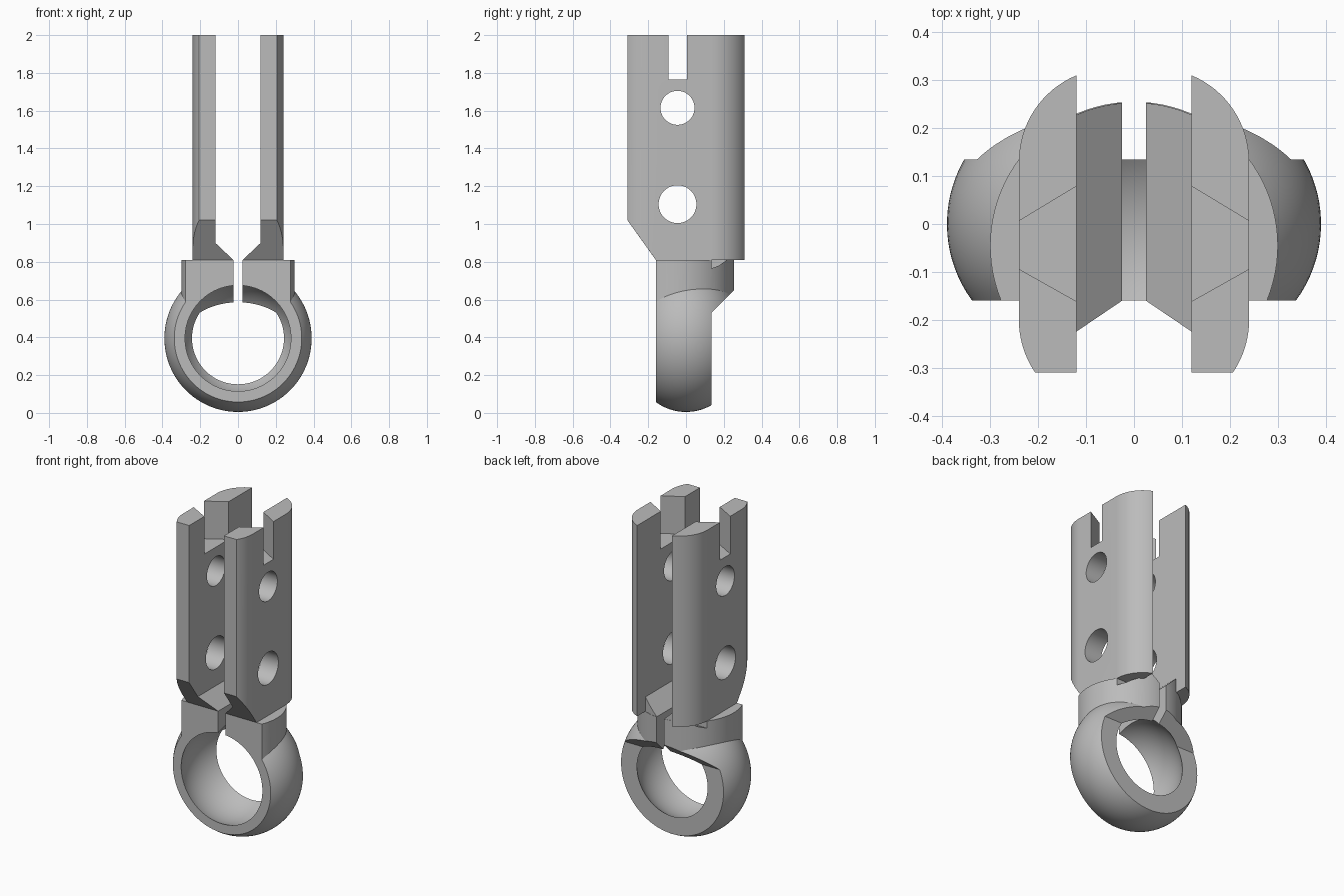
import bpy, bmesh, math
from mathutils import Matrix, Vector

cube = bpy.data.objects.get("Cube")
if cube:
    bpy.data.objects.remove(cube, do_unlink=True)

steel = bpy.data.materials.new("plain grey steel")
steel.use_nodes = True
GREY = (0.5, 0.5, 0.5, 1)
steel.diffuse_color = GREY
steel.node_tree.nodes["Principled BSDF"].inputs["Base Color"].default_value = GREY

RING_Z = 0.395      # height of the eye centre
AXIS_Y = -0.045     # depth of the neck axis, bore centre and pin holes
FRONT, BACK = -0.16, 0.135
SHOULDER = 0.81     # top of the neck
NECK_R = 0.3


def finish(bm, name):
    bmesh.ops.remove_doubles(bm, verts=bm.verts, dist=1e-5)
    bmesh.ops.recalc_face_normals(bm, faces=bm.faces)
    me = bpy.data.meshes.new(name)
    bm.to_mesh(me)
    bm.free()
    me.materials.append(steel)
    ob = bpy.data.objects.new(name, me)
    bpy.context.collection.objects.link(ob)
    return ob


def prism(name, points, axis, lo, hi):
    """Extrude a closed 2D outline along an axis; points use the other two axes in order."""
    bm = bmesh.new()
    verts = []
    for p in points:
        co = list(p)
        co.insert("xyz".index(axis), lo)
        verts.append(bm.verts.new(co))
    face = bm.faces.new(verts)
    new = bmesh.ops.extrude_face_region(bm, geom=[face])["geom"]
    move = Vector([hi - lo if a == axis else 0 for a in "xyz"])
    bmesh.ops.translate(bm, vec=move, verts=[v for v in new if isinstance(v, bmesh.types.BMVert)])
    return finish(bm, name)


def box(name, x0, x1, y0, y1, z0, z1):
    return prism(name, [(x0, y0), (x1, y0), (x1, y1), (x0, y1)], "z", z0, z1)


def disc(name, u, v, r, axis, lo, hi, n=96):
    turn = [2 * math.pi * i / n for i in range(n)]
    return prism(name, [(u + r * math.cos(t), v + r * math.sin(t)) for t in turn], axis, lo, hi)


def boolean(ob, other, op="DIFFERENCE"):
    mod = ob.modifiers.new("cut", "BOOLEAN")
    mod.operation, mod.object, mod.solver = op, other, "EXACT"
    apply(ob, mod)
    bpy.data.objects.remove(other, do_unlink=True)


def apply(ob, mod):
    bpy.ops.object.select_all(action="DESELECT")
    bpy.context.view_layer.objects.active = ob
    ob.select_set(True)
    bpy.ops.object.modifier_apply(modifier=mod.name)


def mirror(ob):
    mod = ob.modifiers.new("mirror", "MIRROR")
    mod.use_mirror_merge = False
    apply(ob, mod)


def smooth(ob):
    bpy.ops.object.select_all(action="DESELECT")
    bpy.context.view_layer.objects.active = ob
    ob.select_set(True)
    bpy.ops.object.shade_smooth_by_angle(angle=math.radians(25))


def slant_cutter():
    # sloping front underside of the blades
    return prism("slant_cutter", [(FRONT, SHOULDER), (-0.31, 1.02), (-0.5, 1.286), (-0.5, 0.7), (FRONT, 0.7)],
                 "x", -1, 1)


# Eye: barrel-shaped solid turned about the y axis
bm = bmesh.new()
steps = 24
ys = [FRONT + (0.25 - FRONT) * i / steps for i in range(steps + 1)]
profile = [(0, ys[0])] + [(0.12 + math.sqrt(0.27 ** 2 - y * y), y) for y in ys] + [(0, ys[-1])]
line = [bm.verts.new((r, y, RING_Z)) for r, y in profile]
edges = [bm.edges.new(pair) for pair in zip(line, line[1:])]
bmesh.ops.spin(bm, geom=line + edges, cent=(0, 0, RING_Z), axis=(0, 1, 0),
               angle=2 * math.pi, steps=96, use_duplicate=False)
eye = finish(bm, "eye_ring_and_neck")

# Neck: upright cylinder flattened at the front
neck = disc("neck", 0, AXIS_Y, NECK_R, "z", 0.5, SHOULDER)
boolean(neck, box("front_cutter", -1, 1, -1, FRONT, 0, 1))

# Small relief under the rear of each blade
for s in (1, -1):
    boolean(neck, prism("relief_cutter", [(BACK, 0.765), (0.175, 0.78), (0.23, SHOULDER + 0.01), (BACK, SHOULDER + 0.01)],
                        "x", *sorted((s * 0.12, s * 0.4))))
boolean(eye, neck, "UNION")

# Flat back of the eye with a sloping underside below the neck
boolean(eye, prism("back_cutter", [(BACK, -0.1), (BACK, RING_Z + BACK), (0.6, RING_Z + 0.6), (0.6, -0.1)],
                   "x", -1, 1))

# Spherical bore
bm = bmesh.new()
bmesh.ops.create_uvsphere(bm, u_segments=96, v_segments=48, radius=0.303,
                          matrix=Matrix.Translation((0, AXIS_Y, RING_Z)) @ Matrix.Rotation(math.pi / 2, 4, "X"))
boolean(eye, finish(bm, "bore_cutter"))

# Clamping slit
boolean(eye, box("slit_cutter", -0.025, 0.025, -1, 1, 0.5, 1))
smooth(eye)


# Blades: flat inside, rounded outer edges
def arc(cy, y0, y1, n=16):
    r, cx = 0.195, 0.045
    a0, a1 = math.asin((y0 - cy) / r), math.asin((y1 - cy) / r)
    angles = [a0 + (a1 - a0) * i / n for i in range(n + 1)]
    return [(cx + r * math.cos(a), cy + r * math.sin(a)) for a in angles]


outline = [(0.12, -0.31)] + arc(-0.2, -0.31, -0.2) + arc(0.13, 0.13, 0.31)
blade = prism("blades", outline, "z", SHOULDER, 2)
boolean(blade, slant_cutter())
for z, r in ((1.615, 0.09), (1.105, 0.1)):
    boolean(blade, disc("pin_hole_cutter", AXIS_Y, z, r, "x", 0, 0.5, 64))

# Top notch, flaring towards the inside
boolean(blade, prism("notch_cutter", [(0.06, -0.195), (0.3, -0.06), (0.3, -0.03), (0.06, 0.115)], "z", 1.765, 2.1))
mirror(blade)
smooth(blade)

# Sloping gussets between the slit and the blades
gusset = prism("gussets", [(0.025, SHOULDER), (0.12, SHOULDER), (0.12, 0.9)], "y", -0.4, 0.4)
boolean(gusset, slant_cutter())
boolean(gusset, disc("round_cutter", 0, AXIS_Y, NECK_R - 0.002, "z", 0.7, 1), "INTERSECT")
mirror(gusset)
smooth(gusset)
